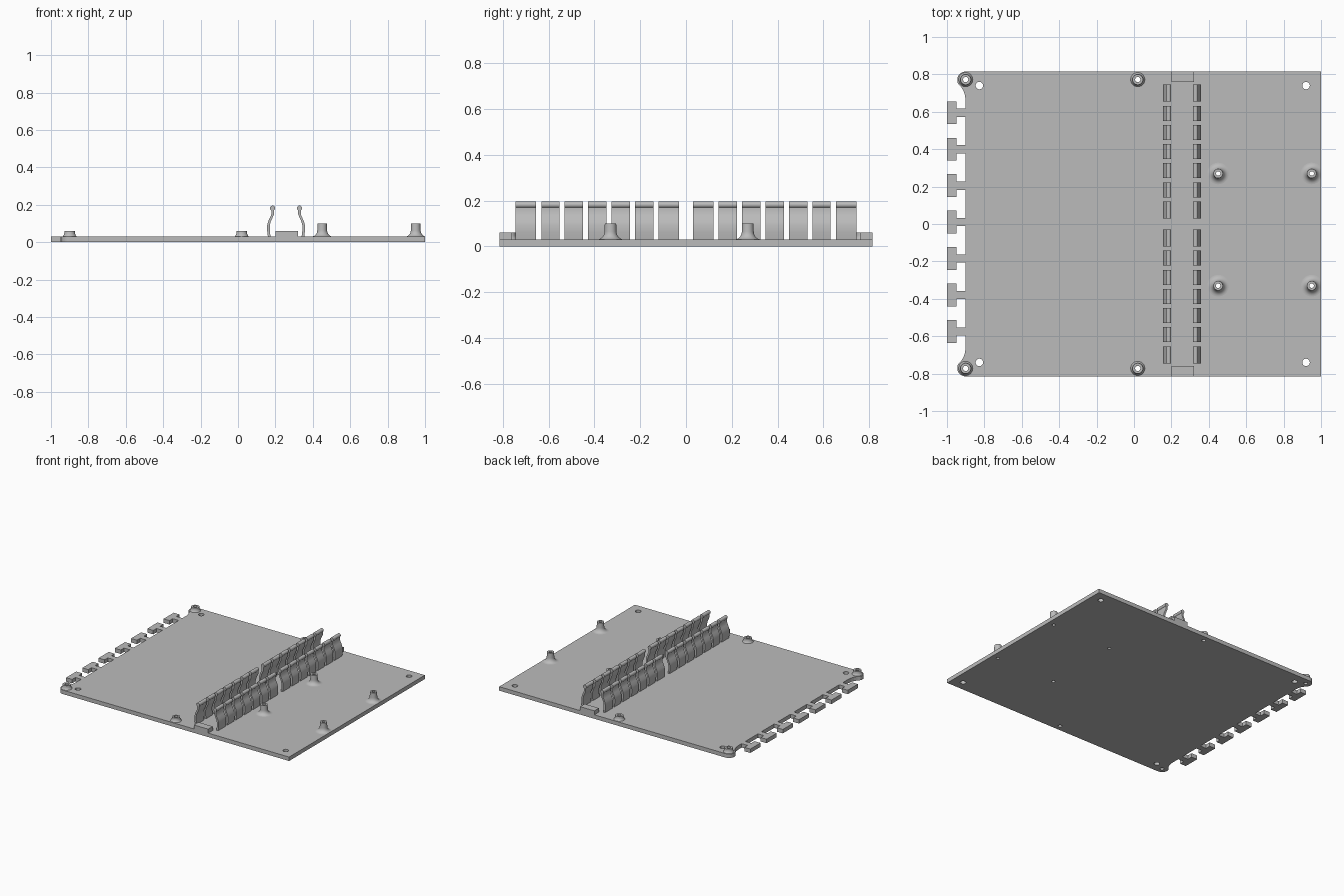
import bpy, bmesh, math

if "Cube" in bpy.data.objects:
    bpy.data.objects.remove(bpy.data.objects["Cube"])

GREY = bpy.data.materials.new("light grey")
GREY.diffuse_color = (0.5, 0.5, 0.5, 1)
GREY.use_nodes = True
GREY.node_tree.nodes["Principled BSDF"].inputs["Base Color"].default_value = GREY.diffuse_color
T = 0.03  # plate thickness


def finish(name, bm, smooth=False):
    bmesh.ops.recalc_face_normals(bm, faces=bm.faces)
    me = bpy.data.meshes.new(name)
    bm.to_mesh(me)
    bm.free()
    me.materials.append(GREY)
    ob = bpy.data.objects.new(name, me)
    bpy.context.collection.objects.link(ob)
    if smooth:
        bpy.ops.object.select_all(action='DESELECT')
        bpy.context.view_layer.objects.active = ob
        ob.select_set(True)
        bpy.ops.object.shade_smooth_by_angle(angle=math.radians(35))
    return ob


def prism(bm, pts, direction):
    """Extrude a closed 3D outline along a direction."""
    face = bm.faces.new([bm.verts.new(p) for p in pts])
    new = bmesh.ops.extrude_face_region(bm, geom=[face])["geom"]
    bmesh.ops.translate(bm, vec=direction,
                        verts=[v for v in new if isinstance(v, bmesh.types.BMVert)])


def box(bm, x0, x1, y0, y1, z0, z1):
    prism(bm, [(x0, y0, z0), (x1, y0, z0), (x1, y1, z0), (x0, y1, z0)], (0, 0, z1 - z0))


def standoff(name, cx, cy, profile, n=32):
    """Revolve a closed (radius, z) profile, trimmed at the plate's right edge."""
    bm = bmesh.new()
    rings = []
    for r, z in profile:
        rings.append([bm.verts.new((min(cx + r * math.cos(2 * math.pi * i / n), 1.0),
                                    cy + r * math.sin(2 * math.pi * i / n), z))
                      for i in range(n)])
    for a, b in zip(rings, rings[1:] + rings[:1]):
        for i in range(n):
            j = (i + 1) % n
            bm.faces.new((a[i], a[j], b[j], b[i]))
    finish(name, bm, True)


# Base plate with rounded ears on the left corners
half = [(1, 0.815)]
half += [(-0.9 + 0.045 * math.cos(math.radians(a)), 0.77 + 0.045 * math.sin(math.radians(a)))
         for a in range(90, 211, 10)]
half += [(-0.926, 0.735), (-0.913, 0.715), (-0.904, 0.69), (-0.9, 0.66)]
outline = half + [(x, -y) for x, y in reversed(half)]
bm = bmesh.new()
prism(bm, [(x, y, 0) for x, y in outline], (0, 0, T))
plate = finish("base_plate", bm)

# Drilled holes: corner holes and standoff bores
short_posts = [(x, s * 0.772) for x in (-0.9, 0.02) for s in (-1, 1)]
tall_posts = [(x, y) for x in (0.45, 0.95) for y in (0.27, -0.33)]
holes = [(x, s * 0.74, 0.02) for x in (-0.827, 0.92) for s in (-1, 1)]
holes += [(x, y, 0.014) for x, y in short_posts]
holes += [(x, y, 0.012) for x, y in tall_posts]
bm = bmesh.new()
for x, y, r in holes:
    prism(bm, [(x + r * math.cos(k * math.pi / 12), y + r * math.sin(k * math.pi / 12), -0.05)
               for k in range(24)], (0, 0, 0.15))
cutter = finish("hole_cutter", bm)
mod = plate.modifiers.new("holes", 'BOOLEAN')
mod.operation = 'DIFFERENCE'
mod.solver = 'EXACT'
mod.object = cutter
bpy.context.view_layer.objects.active = plate
bpy.ops.object.modifier_apply(modifier=mod.name)
bpy.data.objects.remove(cutter)

# T-shaped teeth along the left edge
bm = bmesh.new()
for i in range(7):
    y = 0.595 - 0.195 * i
    prism(bm, [(-1, y - 0.061, 0), (-0.95, y - 0.061, 0), (-0.95, y - 0.022, 0),
               (-0.9, y - 0.022, 0), (-0.9, y + 0.022, 0), (-0.95, y + 0.022, 0),
               (-0.95, y + 0.061, 0), (-1, y + 0.061, 0)], (0, 0, T))
finish("edge_teeth", bm)

# Standoffs
for x, y in short_posts:
    standoff("short_standoff", x, y, [(0.014, T), (0.038, T), (0.032, 0.038), (0.029, 0.046),
                                      (0.028, 0.06), (0.014, 0.06)])
flare = [(0.026 + 0.032 * (1 - math.sin(a)), T + 0.035 * (1 - math.cos(a)))
         for a in [k * math.pi / 16 for k in range(9)]]
for x, y in tall_posts:
    standoff("tall_standoff", x, y, [(0.012, T)] + flare + [(0.025, 0.1), (0.012, 0.1)])

# Stop blocks at both ends of the clip channel
bm = bmesh.new()
for y0, y1 in ((0.76, 0.815), (-0.815, -0.76)):
    box(bm, 0.2, 0.32, y0, y1, T, 0.06)
finish("stop_blocks", bm)

# Spring clips: bent strip with a round bead on top, mirrored about the channel
MID = 0.257
path = [(0.167, 0.03), (0.163, 0.06), (0.163, 0.09), (0.168, 0.11), (0.177, 0.13),
        (0.185, 0.148), (0.186, 0.168)]
W = 0.007
bead = [(0.185 + 0.014 * math.cos(math.radians(a)), 0.182 + 0.014 * math.sin(math.radians(a)))
        for a in range(-60, 241, 20)]
profile = [(x + W, z) for x, z in path[:-1]] + bead + [(x - W, z) for x, z in reversed(path[:-1])]
spans = [(0.03, 0.12), (0.142, 0.222), (0.245, 0.325), (0.347, 0.428),
         (0.45, 0.53), (0.552, 0.632), (0.655, 0.745)]
spans += [(-b, -a) for a, b in spans]
for side, name in ((1, "left_clips"), (-1, "right_clips")):
    bm = bmesh.new()
    for y0, y1 in spans:
        prism(bm, [(MID + side * (x - MID), y0, z) for x, z in profile], (0, y1 - y0, 0))
    finish(name, bm, True)
